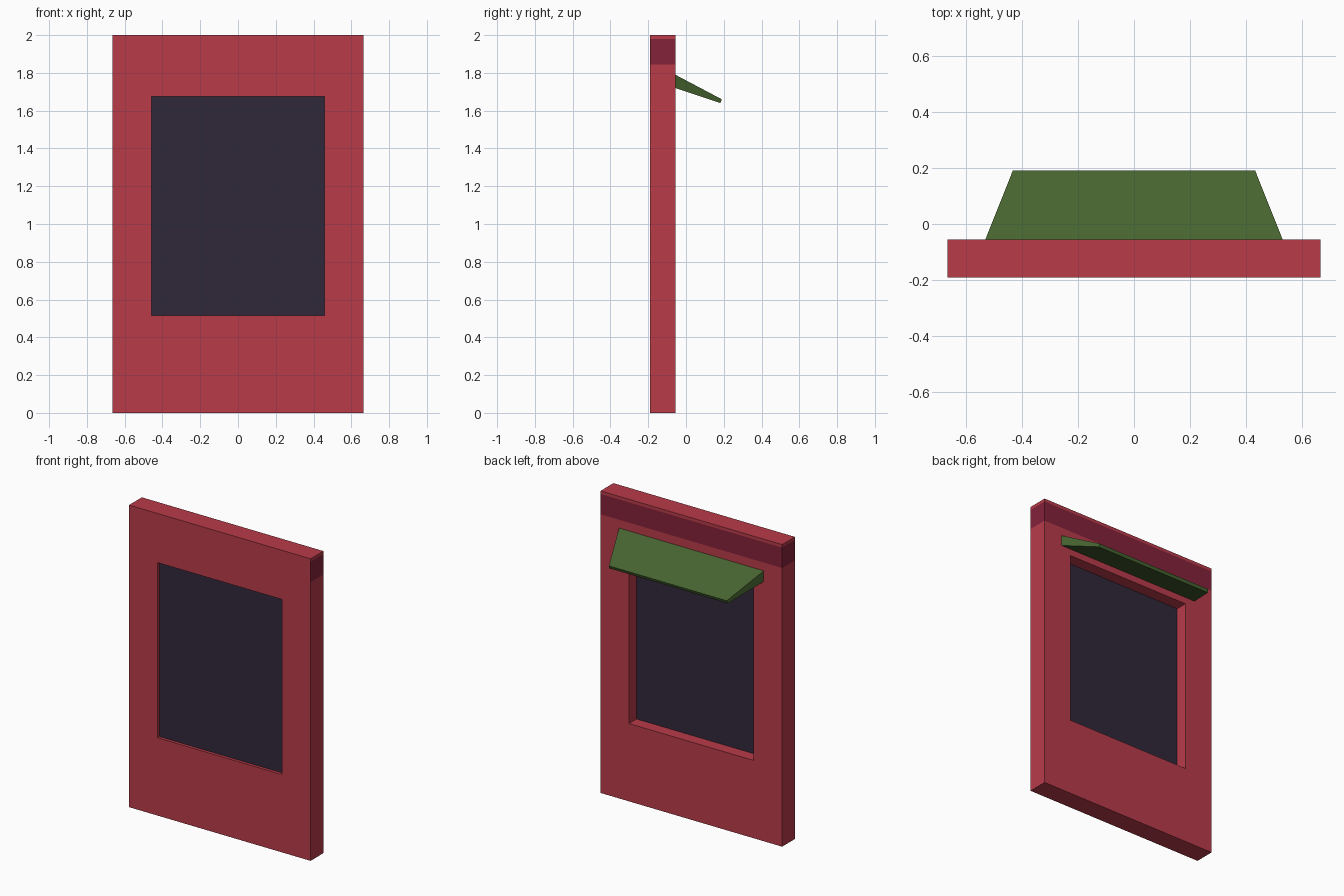
import bpy, bmesh
from mathutils import Vector

if "Cube" in bpy.data.objects:
    bpy.data.objects.remove(bpy.data.objects["Cube"])

W, Y0, Y1, H = 0.665, -0.19, -0.056, 2.0      # wall half width, front, back, height
OW, OZ0, OZ1 = 0.457, 0.515, 1.675            # window opening
BAND0, BAND1 = 1.845, 1.98                    # painted band


def material(name, hex_rgb):
    srgb = [int(hex_rgb[i:i + 2], 16) / 255 for i in (0, 2, 4)]
    lin = [c / 12.92 if c <= 0.04045 else ((c + 0.055) / 1.055) ** 2.4 for c in srgb]
    m = bpy.data.materials.new(name)
    m.diffuse_color = (*lin, 1)
    m.use_nodes = True
    m.node_tree.nodes["Principled BSDF"].inputs["Base Color"].default_value = m.diffuse_color
    return m


def finish(bm, name, *mats):
    bmesh.ops.recalc_face_normals(bm, faces=bm.faces[:])
    me = bpy.data.meshes.new(name)
    bm.to_mesh(me)
    bm.free()
    for m in mats:
        me.materials.append(m)
    ob = bpy.data.objects.new(name, me)
    bpy.context.collection.objects.link(ob)
    return ob


def box(lo, hi):
    bm = bmesh.new()
    bmesh.ops.create_cube(bm, size=1)
    lo, hi = Vector(lo), Vector(hi)
    for v in bm.verts:
        v.co = (lo + hi) / 2 + v.co * (hi - lo)
    return bm


red = material("wall_red", "B83B49")
maroon = material("band_maroon", "85223A")
dark = material("glass_dark", "30283A")
green = material("awning_green", "466430")

# Wall panel, sliced along the opening and band lines
bm = box((-W, Y0, 0), (W, Y1, H))
cuts = [((x, 0, 0), (1, 0, 0)) for x in (-OW, OW)]
cuts += [((0, 0, z), (0, 0, 1)) for z in (OZ0, OZ1, BAND0, BAND1)]
for co, no in cuts:
    bmesh.ops.bisect_plane(bm, geom=bm.verts[:] + bm.edges[:] + bm.faces[:],
                           plane_co=co, plane_no=no)
bm.normal_update()

# Window opening through the wall
hole = []
for f in bm.faces:
    c = f.calc_center_median()
    if abs(f.normal.y) > 0.9 and abs(c.x) < OW and OZ0 < c.z < OZ1:
        hole.append(f)
rim = list({e for f in hole for e in f.edges})
bmesh.ops.delete(bm, geom=hole, context='FACES_ONLY')
bmesh.ops.bridge_loops(bm, edges=rim)
bm.normal_update()

# Darker band on the sides and back only
for f in bm.faces:
    c = f.calc_center_median()
    on_front = c.y < Y0 + 0.001
    f.material_index = int(BAND0 < c.z < BAND1 and not on_front)
finish(bm, "wall_panel", red, maroon)

# Window pane, set close to the front
finish(box((-OW, -0.17, OZ0), (OW, -0.135, OZ1)), "window_pane", dark)

# Awning: sloping, tapering slab over the back of the window
bm = bmesh.new()
profile = [(Y1, 1.72, 0.53), (Y1, 1.79, 0.53), (0.19, 1.66, 0.432), (0.182, 1.64, 0.435)]
ends = [[bm.verts.new((s * x, y, z)) for y, z, x in profile] for s in (-1, 1)]
for end in ends:
    bm.faces.new(end)
for i in range(4):
    j = (i + 1) % 4
    bm.faces.new((ends[0][i], ends[0][j], ends[1][j], ends[1][i]))
finish(bm, "awning", green)
